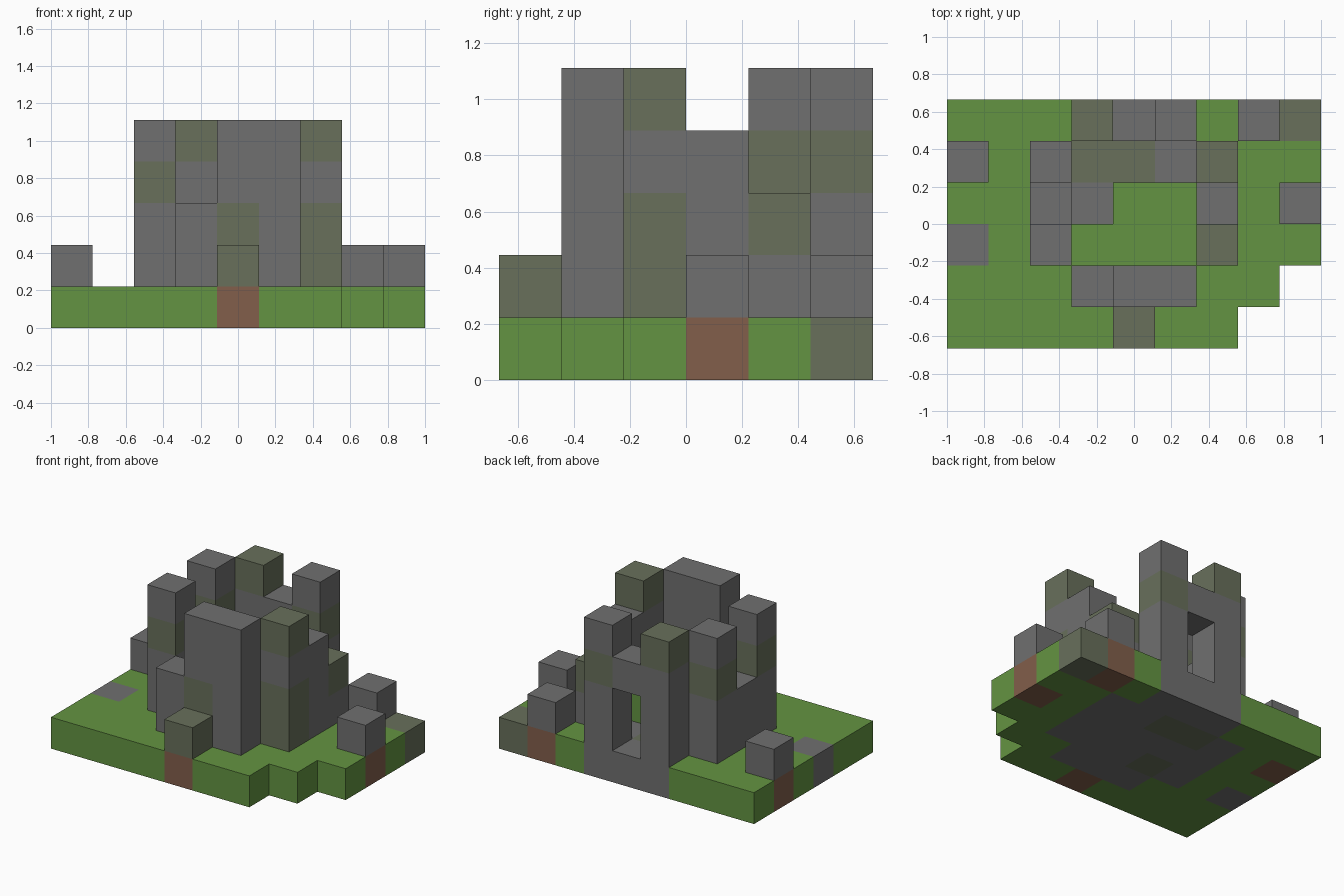
import bpy
import bmesh
from mathutils import Vector

cube = bpy.data.objects.get("Cube")
if cube:
    bpy.data.objects.remove(cube, do_unlink=True)

CELL = 2 / 9


def material(name, rgb):
    mat = bpy.data.materials.new(name)
    mat.use_nodes = True
    colour = (*rgb, 1)
    mat.diffuse_color = colour
    mat.node_tree.nodes["Principled BSDF"].inputs["Base Color"].default_value = colour
    return mat


MATERIALS = {
    "g": material("grass green", (0.127, 0.296, 0.054)),
    "s": material("stone grey", (0.16, 0.16, 0.16)),
    "m": material("mossy stone", (0.138, 0.162, 0.105)),
    "d": material("brown earth", (0.223, 0.114, 0.07)),
}
KEYS = list(MATERIALS)

# Ground plan, back row first: grass, stone, moss, earth, dot for no block
GROUND = [
    "gggsssgdm",
    "dgsmmssgg",
    "ggsssssgd",
    "sgsmsssgg",
    "gggsssgg.",
    "ggggdgg..",
]

# Columns standing on the ground, listed upward from it (space is a gap)
WALLS = {
    (3, 1): "ss", (4, 1): "smss", (5, 1): "ssss",
    (2, 2): "ssms", (2, 3): "ss", (2, 4): "ssms",
    (6, 2): "mmsm", (6, 3): "sss", (6, 4): "sm",
    (3, 5): "sssm", (4, 5): "  s", (5, 5): "ssms",
}
RUBBLE = {(4, 0): "m", (8, 3): "s", (7, 5): "s", (0, 4): "s"}
COURTYARD = {(x, 2): "g" for x in (3, 4, 5)} | {(x, 3): "g" for x in (4, 5)}


def stack(columns):
    return {(x, y, z): key
            for (x, y), column in columns.items()
            for z, key in enumerate(column, 1) if key != " "}


ground = {(x, 5 - row, 0): key
          for row, line in enumerate(GROUND)
          for x, key in enumerate(line) if key != "."}
parts = {
    "ground": ground,
    "ruined_walls": stack(WALLS),
    "rubble_blocks": stack(RUBBLE),
    "courtyard_grass": stack(COURTYARD),
}
filled = set().union(*parts.values())


def build(name, blocks):
    """Join the blocks of one part, keeping only faces open to the air."""
    bm = bmesh.new()
    for (x, y, z), key in blocks.items():
        centre = Vector((x - 4, y - 2.5, z + 0.5))
        for axis in range(3):
            for sign in (-1, 1):
                step = [0, 0, 0]
                step[axis] = sign
                if (x + step[0], y + step[1], z + step[2]) in filled:
                    continue
                normal = Vector(step) / 2
                u = Vector((normal.y, normal.z, normal.x))
                v = normal.cross(u) * 2
                corners = (-u - v, u - v, u + v, v - u)
                face = bm.faces.new(
                    [bm.verts.new((centre + normal + c) * CELL) for c in corners])
                face.material_index = KEYS.index(key)
    bmesh.ops.remove_doubles(bm, verts=bm.verts[:], dist=0.001)
    mesh = bpy.data.meshes.new(name)
    bm.to_mesh(mesh)
    bm.free()
    for mat in MATERIALS.values():
        mesh.materials.append(mat)
    bpy.context.collection.objects.link(bpy.data.objects.new(name, mesh))


for part, blocks in parts.items():
    build(part, blocks)
